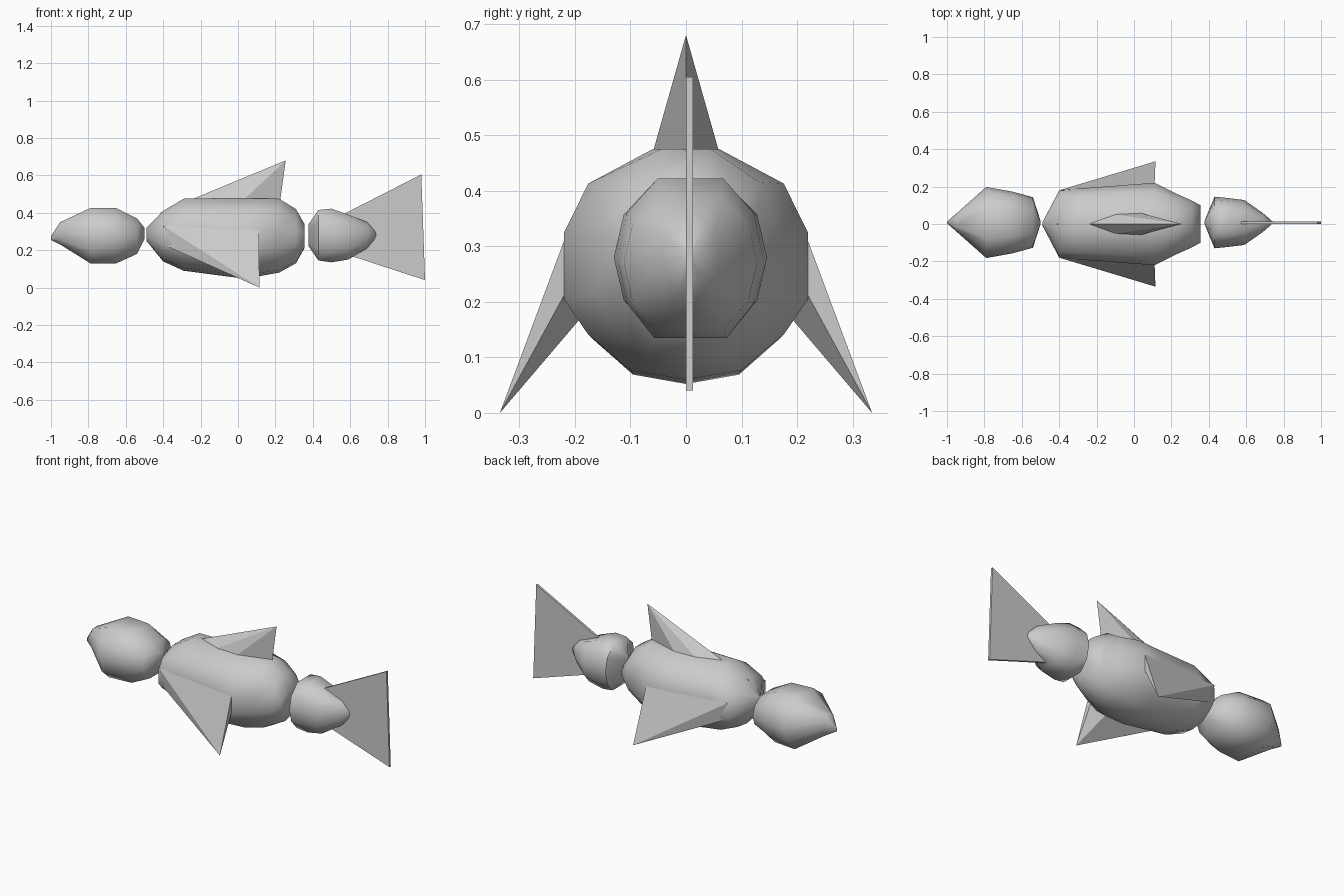
import bpy, bmesh, math

if "Cube" in bpy.data.objects:
    bpy.data.objects.remove(bpy.data.objects["Cube"], do_unlink=True)

grey = bpy.data.materials.new("plain grey")
grey.use_nodes = True
COLOUR = (0.6, 0.6, 0.6, 1)
grey.diffuse_color = COLOUR
grey.node_tree.nodes["Principled BSDF"].inputs["Base Color"].default_value = COLOUR


def finish(bm, name, smooth=False):
    bmesh.ops.recalc_face_normals(bm, faces=bm.faces)
    mesh = bpy.data.meshes.new(name)
    bm.to_mesh(mesh)
    bm.free()
    mesh.materials.append(grey)
    obj = bpy.data.objects.new(name, mesh)
    bpy.context.collection.objects.link(obj)
    if smooth:
        bpy.ops.object.select_all(action='DESELECT')
        obj.select_set(True)
        bpy.context.view_layer.objects.active = obj
        bpy.ops.object.shade_smooth_by_angle(angle=math.radians(55))
    return obj


def loft(name, half, stations, y=0.0):
    """Skin a mirrored half profile through stations of (x, half width, low, high)."""
    profile = half + [(-u, v) for u, v in reversed(half) if u > 0]
    bm = bmesh.new()
    rings = []
    for x, w, low, high in stations:
        mid, rise = (low + high) / 2, (high - low) / 2
        rings.append([bm.verts.new((x, y + w * u, mid + rise * v)) for u, v in profile])
    n = len(profile)
    for a, b in zip(rings, rings[1:]):
        for i in range(n):
            j = (i + 1) % n
            bm.faces.new((a[i], a[j], b[j], b[i]))
    bm.faces.new(rings[0])
    bm.faces.new(rings[-1])
    return finish(bm, name, True)


def hull(name, points):
    bm = bmesh.new()
    for p in points:
        bm.verts.new(p)
    res = bmesh.ops.convex_hull(bm, input=bm.verts)
    spare = [v for v in bm.verts if not v.link_faces]
    bmesh.ops.delete(bm, geom=spare, context='VERTS')
    return finish(bm, name)


# Body with a flat back and a keeled belly
body_half = [(.27, 1), (.8, .7), (1, .27), (1, -.3), (.8, -.61), (.45, -.92), (0, -1)]
loft("body", body_half, [
    (-.49, .008, .25, .32), (-.4, .18, .14, .41), (-.29, .19, .09, .475),
    (0, .212, .052, .475), (.11, .22, .06, .475), (.22, .165, .08, .475),
    (.31, .125, .13, .42), (.355, .1, .21, .34)])

# Head and tail base share a ten-sided section
round_half = [(.45, 1), (.87, .57), (1, 0), (.87, -.57), (.5, -1)]
loft("head", round_half, [
    (-1, .004, .255, .275), (-.95, .048, .23, .35), (-.79, .19, .13, .425),
    (-.65, .165, .13, .425), (-.54, .135, .18, .37), (-.5, .01, .26, .32)], .008)
loft("tail_base", round_half, [
    (.378, .01, .22, .34), (.43, .138, .145, .415), (.5, .131, .135, .422),
    (.59, .12, .15, .39), (.69, .05, .21, .35), (.74, .006, .27, .295)], .008)

# Dorsal fin
hull("dorsal_fin", [(-.42, 0, .4), (.225, 0, .46), (.255, 0, .68)] +
     [(x, s * w, .468) for s in (-1, 1) for x, w in ((-.11, .053), (.03, .06))])

# Side fins sweeping down and back
for side, s in (("left", 1), ("right", -1)):
    hull(side + "_side_fin", [(x, s * y, z) for x, y, z in (
        (-.4, .18, .33), (-.4, .165, .23), (.11, .212, .33),
        (.11, .215, .22), (.02, .19, .17), (.115, .335, 0))])

# Tail fin plate
hull("tail_fin", [(x, y, z) for y in (0, .013) for x, z in (
    (.45, .334), (.98, .605), (1, .04), (.45, .22))])
